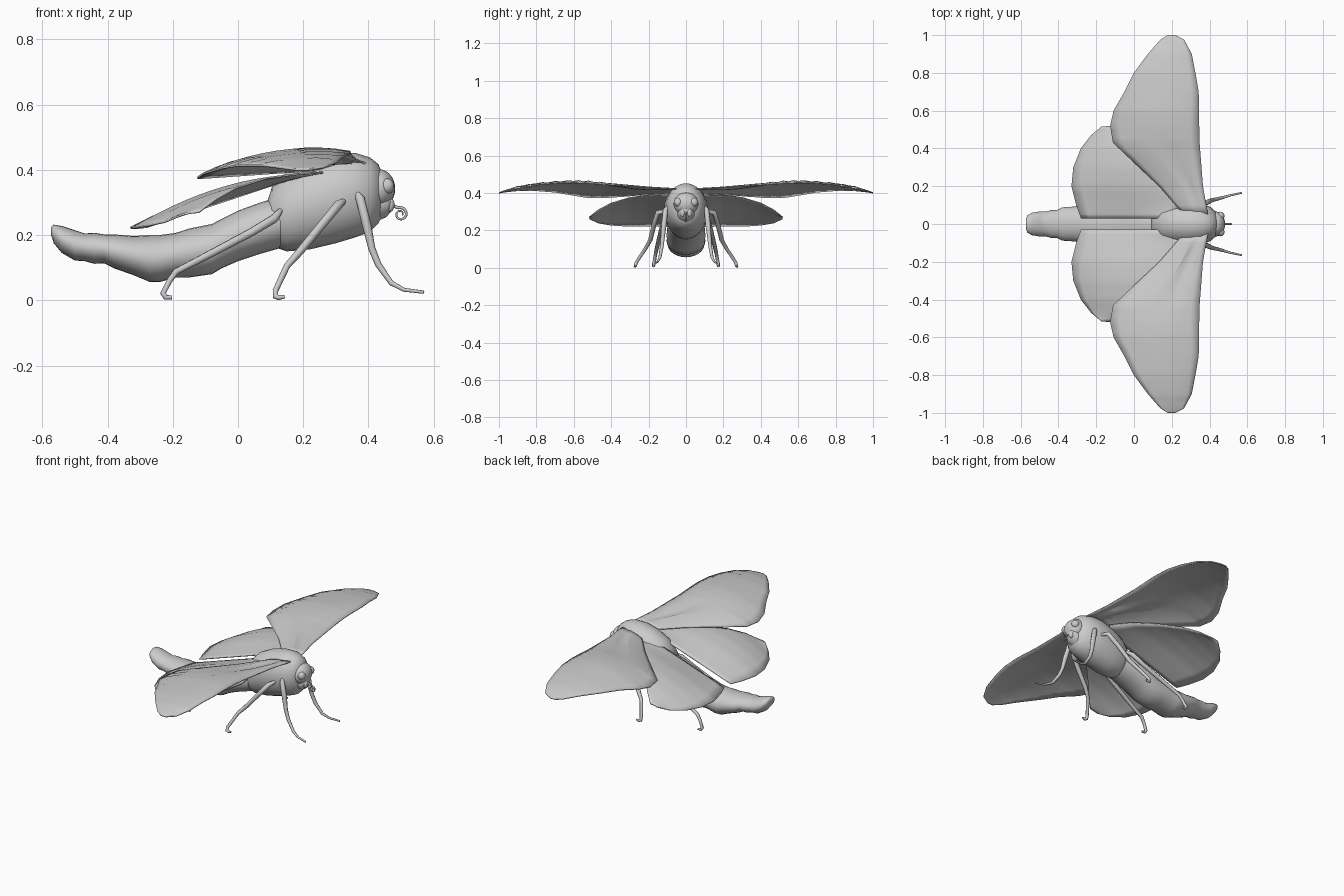
import bpy, bmesh, math
from mathutils import Vector

cube = bpy.data.objects.get("Cube")
if cube:
    bpy.data.objects.remove(cube, do_unlink=True)

grey = bpy.data.materials.new("plain_grey")
grey.use_nodes = True
grey.diffuse_color = (0.6, 0.6, 0.6, 1)
grey.node_tree.nodes["Principled BSDF"].inputs["Base Color"].default_value = (0.6, 0.6, 0.6, 1)


def finish(name, bm, angle=40):
    bmesh.ops.recalc_face_normals(bm, faces=bm.faces)
    mesh = bpy.data.meshes.new(name)
    bm.to_mesh(mesh)
    bm.free()
    obj = bpy.data.objects.new(name, mesh)
    bpy.context.collection.objects.link(obj)
    mesh.materials.append(grey)
    bpy.ops.object.select_all(action='DESELECT')
    obj.select_set(True)
    bpy.context.view_layer.objects.active = obj
    bpy.ops.object.shade_smooth_by_angle(angle=math.radians(angle))
    return obj


def loft(name, rings, sides=24):
    """Elliptical rings along x: (x, bottom z, top z, half width)."""
    bm = bmesh.new()
    loops = []
    for x, low, high, half in rings:
        loop = []
        for i in range(sides):
            a = math.tau * i / sides
            z = (low + high) / 2 + (high - low) / 2 * math.sin(a)
            loop.append(bm.verts.new((x, half * math.cos(a), z)))
        loops.append(loop)
    for a, b in zip(loops, loops[1:]):
        for i in range(sides):
            j = (i + 1) % sides
            bm.faces.new((a[i], a[j], b[j], b[i]))
    bm.faces.new(loops[0])
    bm.faces.new(loops[-1])
    return finish(name, bm, 60)


def ball(name, centre, radii):
    bm = bmesh.new()
    bmesh.ops.create_uvsphere(bm, u_segments=24, v_segments=14, radius=1)
    for v in bm.verts:
        v.co = Vector(c + r * p for c, r, p in zip(centre, radii, v.co))
    return finish(name, bm, 60)


def tube(name, points, radii, side=1):
    curve = bpy.data.curves.new(name, 'CURVE')
    curve.dimensions = '3D'
    curve.bevel_depth = 1
    curve.bevel_resolution = 2
    curve.use_fill_caps = True
    spline = curve.splines.new('POLY')
    spline.points.add(len(points) - 1)
    for p, (x, y, z), r in zip(spline.points, points, radii):
        p.co = (x, y * side, z, 1)
        p.radius = r
    spline.use_smooth = True
    curve.materials.append(grey)
    obj = bpy.data.objects.new(name, curve)
    bpy.context.collection.objects.link(obj)


def wing(name, stations, side, ripple=0, fold=0, steps=3, chord=10):
    """Stations out from the body: (y, front x, back x, front z, middle z, back z)."""
    rows = []
    for a, b in zip(stations, stations[1:]):
        rows += [[p + (q - p) * k / steps for p, q in zip(a, b)] for k in range(steps)]
    rows.append(stations[-1])
    bm = bmesh.new()
    grid = []
    for n, (y, front, back, zf, zm, zb) in enumerate(rows):
        line = []
        for i in range(chord + 1):
            t = i / chord
            # Quadratic camber through front, middle and back heights
            z = zf * (1 - t) * (1 - 2 * t) + zm * 4 * t * (1 - t) + zb * t * (2 * t - 1)
            # Shallow wrinkles near the front and back edges of the outer wing
            if 0.45 < y < 0.92 and i in (1, 2, 3, 8, 9):
                z += ripple * (n % 2 * 2 - 1)
            # Valley fold spreading from the root
            if i in (3, 4):
                z -= fold * max(0, 1 - abs(y - 0.25) / 0.22)
            line.append(bm.verts.new((front + (back - front) * t, y * side, z)))
        grid.append(line)
    for a, b in zip(grid, grid[1:]):
        for i in range(chord):
            bm.faces.new((a[i], a[i + 1], b[i + 1], b[i]))
    obj = finish(name, bm, 25)
    solid = obj.modifiers.new("thickness", 'SOLIDIFY')
    solid.thickness = 0.006
    solid.offset = 0


# Body
loft("abdomen", [
    (-.573, .20, .225, .02), (-.565, .175, .232, .045), (-.54, .145, .228, .06),
    (-.5, .122, .215, .066), (-.47, .12, .205, .065), (-.44, .112, .207, .073),
    (-.41, .113, .202, .073), (-.38, .098, .202, .088), (-.32, .077, .197, .092),
    (-.27, .056, .2, .099), (-.24, .056, .2, .098), (-.19, .07, .207, .098),
    (-.15, .07, .22, .104), (-.08, .08, .234, .101), (-.05, .098, .25, .105),
    (0, .12, .275, .101), (.06, .14, .297, .1), (.13, .16, .32, .09)])
loft("thorax", [
    (.092, .2, .31, .05), (.105, .165, .35, .08), (.15, .15, .395, .102),
    (.22, .156, .43, .113), (.3, .175, .45, .117), (.36, .193, .452, .108),
    (.405, .21, .438, .09), (.43, .235, .418, .068), (.442, .26, .39, .04)])

# Head
ball("head", (.432, 0, .342), (.05, .066, .06))
loft("muzzle", [(.42, .24, .34, .05), (.455, .255, .335, .042), (.475, .28, .325, .025)], 16)
for side, label in ((1, "left"), (-1, "right")):
    ball("eye_" + label, (.457, .042 * side, .35), (.022, .023, .024))
    ball("palp_" + label, (.466, .018 * side, .293), (.014, .014, .022))

# Coiled proboscis
coil = [(.465, 0, .3), (.48, 0, .288)]
for i in range(30):
    a = 1.9 - i * 0.3
    r = .021 - i * .0005
    coil.append((.498 + r * math.cos(a), 0, .264 + r * math.sin(a)))
tube("proboscis", coil, [.005 - .0001 * i for i in range(len(coil))])

# Legs and wings on both sides
legs = {
    "front_leg": ([(.36, .09, .335), (.375, .11, .31), (.395, .118, .23), (.41, .125, .16),
                   (.43, .13, .11), (.47, .14, .053), (.51, .152, .032), (.57, .165, .025)],
                  [.008, .014, .014, .011, .01, .008, .006, .005]),
    "middle_leg": ([(.325, .1, .305), (.31, .15, .295), (.26, .17, .235), (.19, .19, .15),
                    (.15, .215, .105), (.115, .265, .03), (.115, .27, .012),
                    (.125, .272, .008), (.143, .272, .011)],
                   [.008, .014, .013, .012, .01, .009, .009, .008, .005]),
    "rear_leg": ([(.13, .09, .275), (.11, .12, .25), (.04, .13, .208), (-.07, .145, .15),
                  (-.19, .16, .088), (-.21, .165, .06), (-.23, .172, .022),
                  (-.222, .173, .009), (-.203, .173, .009)],
                 [.008, .014, .013, .012, .01, .009, .009, .008, .006]),
}
forewing = [
    (.05, .392, .265, .42, .42, .4), (.2, .365, .135, .43, .425, .392),
    (.43, .347, -.11, .445, .442, .375), (.52, .345, -.125, .452, .451, .375),
    (.6, .345, -.107, .455, .456, .388), (.7, .342, -.05, .452, .453, .405),
    (.8, .325, .0, .443, .446, .413), (.9, .305, .075, .425, .432, .413),
    (.975, .265, .14, .408, .41, .405), (1, .215, .18, .4, .4, .4)]
hindwing = [
    (.03, .2, -.28, .385, .305, .225), (.1, .26, -.305, .392, .325, .222),
    (.2, .19, -.33, .388, .332, .222), (.3, .09, -.32, .375, .322, .222),
    (.4, -.005, -.28, .345, .3, .228), (.47, -.07, -.225, .308, .279, .24),
    (.517, -.12, -.17, .27, .268, .263)]
for side, label in ((1, "left"), (-1, "right")):
    for name, (points, radii) in legs.items():
        tube(name + "_" + label, points, radii, side)
    wing("forewing_" + label, forewing, side, ripple=.0025, fold=.014)
    wing("hindwing_" + label, hindwing, side)
